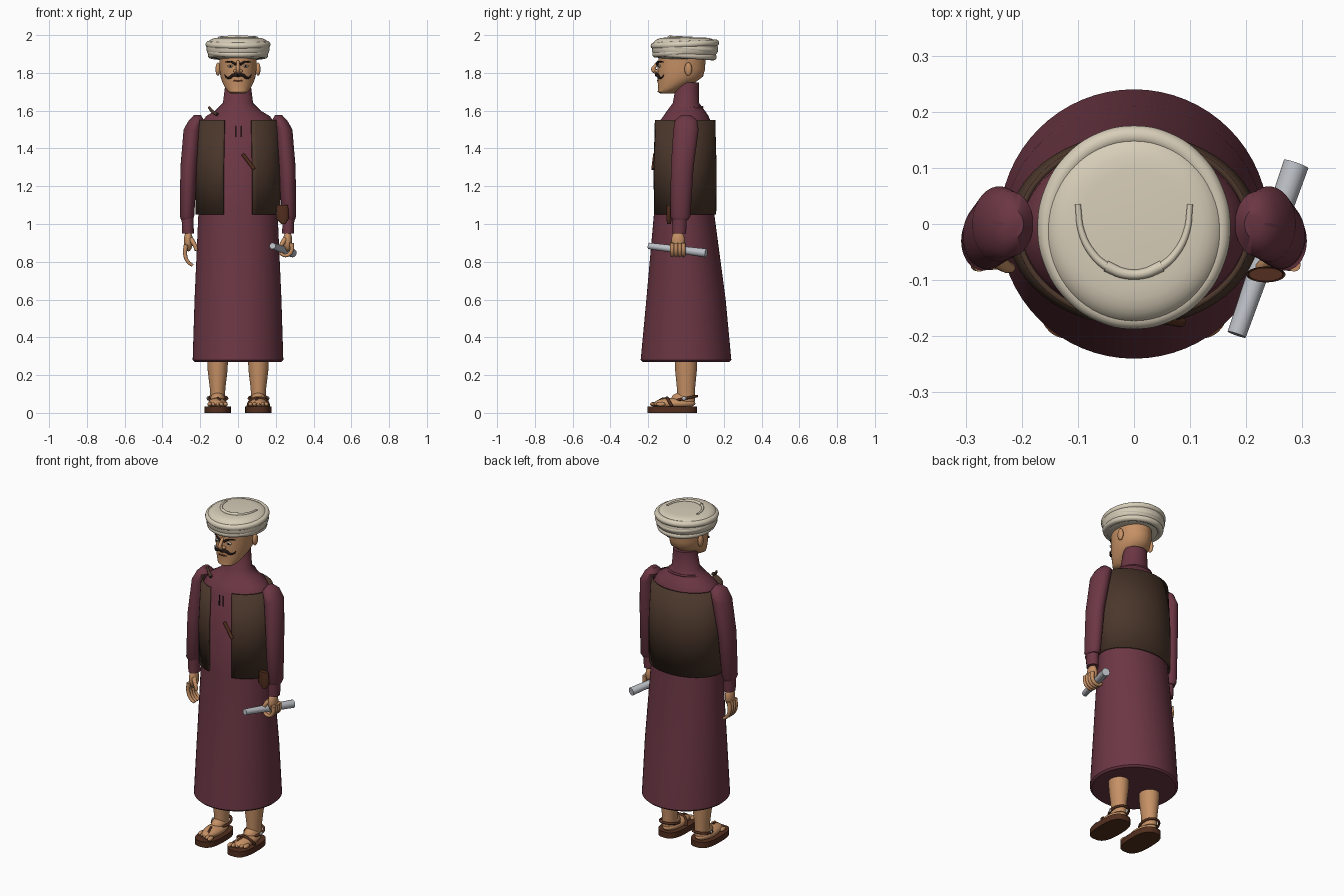
import bpy, bmesh
from math import sin, cos, pi, sqrt, radians, copysign

default_cube = bpy.data.objects.get("Cube")
if default_cube:
    bpy.data.objects.remove(default_cube)


def material(name, red, green, blue):
    mat = bpy.data.materials.new(name)
    mat.use_nodes = True
    mat.diffuse_color = (red, green, blue, 1)
    shader = mat.node_tree.nodes["Principled BSDF"]
    shader.inputs["Base Color"].default_value = mat.diffuse_color
    return mat


maroon = material("maroon cloth", .15, .038, .058)
brown = material("brown cloth", .07, .038, .024)
cream = material("cream cloth", .68, .61, .48)
skin = material("skin", .56, .28, .13)
leather = material("leather", .085, .028, .013)
hair = material("dark hair", .018, .01, .008)
metal = material("grey metal", .5, .52, .56)
white = material("eye white", .7, .65, .58)


def add_object(name, data, mat):
    data.materials.append(mat)
    ob = bpy.data.objects.new(name, data)
    bpy.context.collection.objects.link(ob)
    return ob


def smooth(ob, to_mesh=False):
    bpy.ops.object.select_all(action='DESELECT')
    bpy.context.view_layer.objects.active = ob
    ob.select_set(True)
    if to_mesh:
        bpy.ops.object.convert(target='MESH')
    bpy.ops.object.shade_smooth_by_angle(angle=radians(45))


def loft(name, mat, rings, side=1, sides=48, boxy=1, opening=0, thickness=0):
    """Skin stacked ellipses (z, x, y, width, depth); opening is a front gap in degrees."""
    bm = bmesh.new()
    gap = radians(opening)
    columns = sides + 1 if opening else sides
    rows = []
    for z, x, y, width, depth in rings:
        row = []
        for i in range(columns):
            angle = gap - pi / 2 + (pi - gap) * 2 * i / sides
            c, s = cos(angle), sin(angle)
            row.append(bm.verts.new((side * x + width * copysign(abs(c) ** boxy, c),
                                     y + depth * copysign(abs(s) ** boxy, s), z)))
        rows.append(row)
    for lower, upper in zip(rows, rows[1:]):
        for i in range(sides):
            j = (i + 1) % columns
            bm.faces.new((lower[i], lower[j], upper[j], upper[i]))
    if not opening:
        bm.faces.new(reversed(rows[0]))
        bm.faces.new(rows[-1])
    bmesh.ops.recalc_face_normals(bm, faces=bm.faces)
    mesh = bpy.data.meshes.new(name)
    bm.to_mesh(mesh)
    bm.free()
    ob = add_object(name, mesh, mat)
    if thickness:
        solid = ob.modifiers.new("thickness", 'SOLIDIFY')
        solid.thickness = thickness
    smooth(ob)


def tube(name, mat, points, start, end=None, side=1, closed=False):
    """Round rod through the points, tapering from the start to the end radius."""
    curve = bpy.data.curves.new(name, 'CURVE')
    curve.dimensions = '3D'
    curve.bevel_depth = 1
    curve.resolution_u = 6
    curve.use_fill_caps = True
    spline = curve.splines.new('BEZIER')
    last = len(points) - 1
    spline.bezier_points.add(last)
    spline.use_cyclic_u = closed
    end = start if end is None else end
    for i, (knot, (x, y, z)) in enumerate(zip(spline.bezier_points, points)):
        knot.co = (side * x, y, z)
        knot.radius = start + (end - start) * i / last
        knot.handle_left_type = knot.handle_right_type = 'AUTO'
    smooth(add_object(name, curve, mat), to_mesh=True)


def ball(name, mat, place, size, side=1):
    mesh = bpy.data.meshes.new(name)
    bm = bmesh.new()
    bmesh.ops.create_uvsphere(bm, u_segments=20, v_segments=12, radius=1)
    bm.to_mesh(mesh)
    bm.free()
    ob = add_object(name, mesh, mat)
    x, y, z = place
    ob.location = (side * x, y, z)
    ob.scale = size
    smooth(ob)


def hoop(x, y, z, width, depth, tilt):
    angles = [pi * i / 8 for i in range(16)]
    return [(x + width * cos(a), y + depth * sin(a), z + tilt * sin(a)) for a in angles]


def on_face(x, z):
    """Point on the front of the head."""
    return x, -.027 - .127 * sqrt(1 - (x / .1) ** 2), z


# Long robe with a high collar
hem, waist, shoulder, collar = .27, 1.05, 1.55, 1.75
loft("robe", maroon, [
    (hem, 0, 0, .23, .23), (hem + .01, 0, 0, .24, .24), (.6, 0, 0, .23, .21),
    (waist, 0, -.01, .21, .16), (shoulder - .03, 0, -.01, .2, .15),
    (shoulder + .02, 0, 0, .17, .12), (1.6, 0, 0, .12, .1),
    (1.64, 0, 0, .08, .07), (collar, 0, .01, .066, .06)], sides=64)
tube("collar_fold", maroon, hoop(0, 0, 1.61, .1, .086, .01), .006, closed=True)
for x in (-.01, .015):
    tube("placket_line", hair, [(x, -.162, 1.52), (x, -.164, 1.46)], .003)

# Open waistcoat and the things tucked into it
loft("waistcoat", brown, [(waist, 0, -.01, .225, .17), (1.3, 0, -.01, .225, .172),
                          (shoulder, 0, -.01, .21, .165)], opening=20, thickness=.01)
tube("waistcoat_tie", brown, [(-.155, -.07, 1.62), (-.14, -.08, 1.6), (-.11, -.1, 1.58)],
     .006, .01)
tube("dagger_sheath", leather, [(.025, -.165, 1.37), (.085, -.175, 1.29)], .009)
loft("pouch", leather, [(1, .24, -.09, .01, .01), (1.03, .235, -.09, .035, .014),
                        (1.1, .235, -.09, .03, .012)])

# Arms, hands, legs and sandals
for side, prefix in ((1, "left_"), (-1, "right_")):
    loft(prefix + "sleeve", maroon, [
        (1.02, .27, -.03, .03, .04), (1.04, .27, -.03, .038, .053),
        (1.3, .26, -.02, .045, .06), (1.5, .24, 0, .048, .067),
        (shoulder, .22, 0, .04, .058), (1.577, .215, 0, .018, .025)], side)
    loft(prefix + "cuff", maroon, [(.95, .265, -.036, .031, .036),
                                   (waist, .267, -.034, .032, .04)], side)
    ball(prefix + "palm", skin, (.263, -.042, .91), (.024, .036, .055), side)
    for finger in range(4):
        y = .02 * finger - .073
        if side > 0:
            path = [(.285, y, .9), (.28, y, .85), (.25, y, .833), (.218, y, .85)]
        else:
            path = [(.275, y, .89), (.28, y, .84), (.265, y, .8), (.24, y, .78)]
        tube(prefix + "finger", skin, path, .012, .008, side)
    tube(prefix + "thumb", skin, [(.25, -.06, .92), (.23, -.075, .89), (.22, -.078, .86)],
         .014, .009, side)

    foot = .108
    centre = side * foot
    loft(prefix + "leg", skin, [(.06, foot, 0, .038, .047), (.13, foot, 0, .041, .048),
                                (.22, foot, 0, .052, .057), (hem + .05, foot, 0, .057, .06)], side)
    ball(prefix + "foot", skin, (foot, -.06, .05), (.05, .11, .03), side)
    ball(prefix + "instep", skin, (foot, -.02, .07), (.04, .06, .04), side)
    for toe in range(-2, 3):
        ball(prefix + "toe", skin, (foot + .021 * toe, .008 * toe - .15, .046),
             (.012, .025, .012), side)
    loft(prefix + "sole", leather, [(0, foot, -.073, .07, .132), (.034, foot, -.073, .07, .132)],
         side, boxy=.72)
    tube(prefix + "ankle_strap", leather, hoop(centre, 0, .077, .05, .058, .012),
         .007, closed=True)
    arch = [pi * i / 6 for i in range(7)]
    tube(prefix + "instep_strap", leather,
         [(foot + .055 * cos(a), -.075 - .025 * sin(a), .035 + .045 * sin(a)) for a in arch], .008)
    tube(prefix + "toe_strap", leather,
         [(foot, -.1, .078), (foot - .01, -.135, .07), (foot - .02, -.16, .04)], .006, side=side)
    ball(prefix + "buckle", metal, (foot + .052, -.01, .077), (.006, .011, .011), side)

# Baton in the left hand
tube("baton", metal, [(.183, -.197, .884), (.289, .107, .846)], .017, .023)

# Head and face
loft("head", skin, [
    (1.69, 0, -.1, .035, .035), (1.7, 0, -.1, .053, .05), (1.72, 0, -.08, .068, .067),
    (1.75, 0, -.05, .083, .1), (1.78, 0, -.03, .093, .12),
    (1.82, 0, -.025, .098, .126), (1.9, 0, -.02, .1, .124)])
tube("nose", skin, [(0, -.143, 1.86), (0, -.16, 1.84), (0, -.173, 1.817), (0, -.15, 1.805)],
     .008, .013)
tube("mouth", leather, [(-.025, -.142, 1.757), (0, -.148, 1.759), (.025, -.142, 1.757)], .005)
for side, prefix in ((1, "left_"), (-1, "right_")):
    ball(prefix + "ear", skin, (.106, .012, 1.82), (.013, .02, .035), side)
    ball(prefix + "nostril", skin, (.014, -.153, 1.81), (.011, .013, .009), side)
    x, y, z = on_face(.04, 1.836)
    ball(prefix + "eye", white, (x, y + .003, z), (.015, .008, .007), side)
    ball(prefix + "pupil", hair, (x, y - .004, z), (.006, .004, .006), side)
    tube(prefix + "eyebrow", hair,
         [on_face(.012, 1.845), on_face(.035, 1.858), on_face(.068, 1.857)], .007, .003, side)
    tube(prefix + "moustache", hair,
         [on_face(0, 1.79), on_face(.025, 1.788), on_face(.046, 1.774),
          on_face(.062, 1.777), on_face(.07, 1.79)], .011, .002, side)

# Turban: padded crown, wound folds and crossing tails on top
crown, tall = 1.93, .058
steps = [radians(degrees) for degrees in range(-80, 81, 10)]
loft("turban", cream, [(crown + tall * sin(a), 0, -.006, .167 * cos(a) ** .3,
                        .175 * cos(a) ** .3) for a in steps], sides=64)
for level, tilt in enumerate((-.01, .014, -.012, .008)):
    size = .142 + .004 * level
    tube("turban_fold", cream, hoop(0, -.006, crown - .036 + .019 * level, size, size * 1.06, tilt),
         .018, closed=True)
sweep = [radians(degrees) for degrees in range(0, 121, 20)]
for side in (1, -1):
    tube("turban_tail", cream, [(.1 * cos(a), .035 - .125 * sin(a) ** .9, crown + tall)
                                for a in sweep], .005, .01, side)
